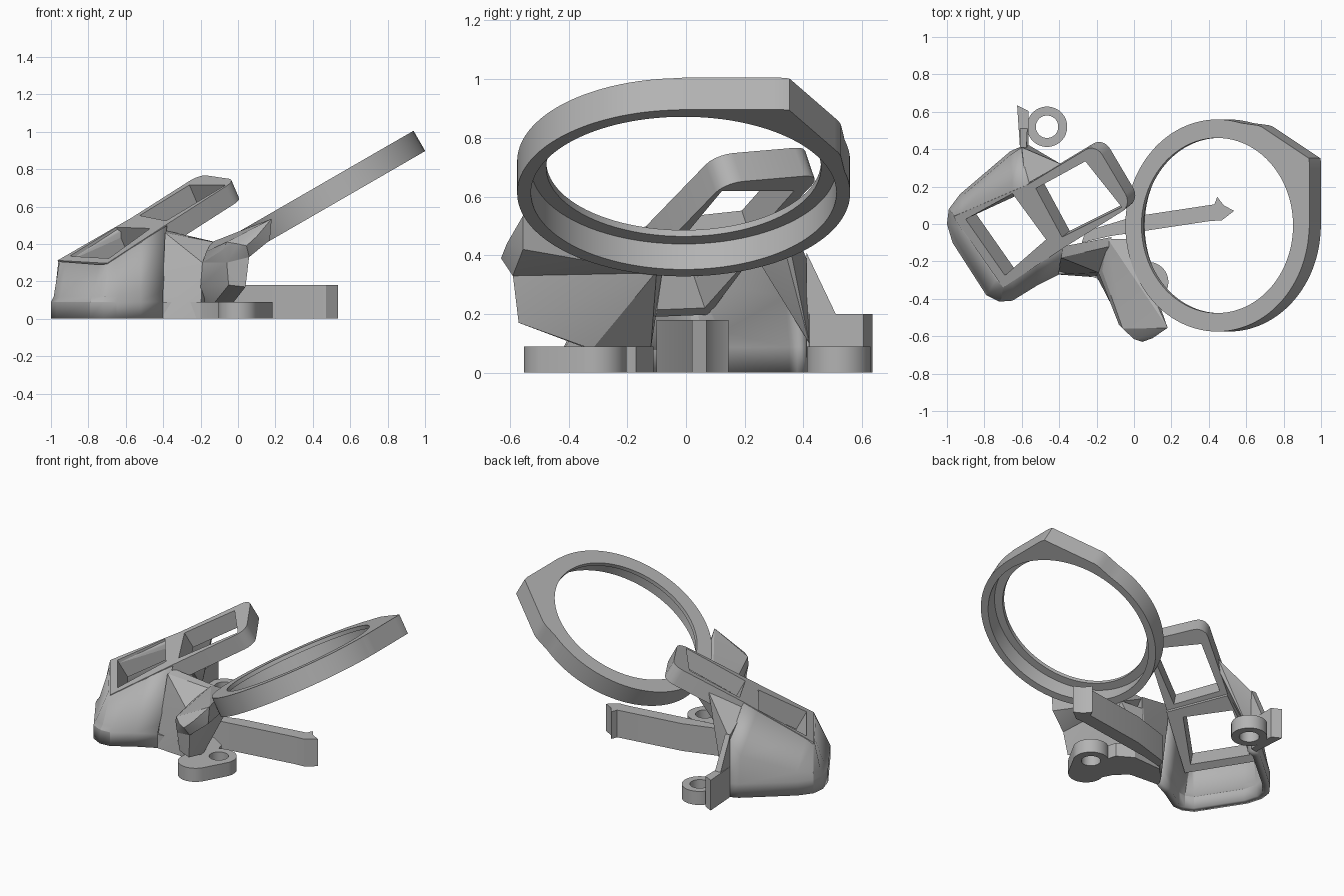
import bpy, bmesh, math
from mathutils import Vector

cube = bpy.data.objects.get("Cube")
if cube:
    bpy.data.objects.remove(cube, do_unlink=True)

GREY = (0.45, 0.45, 0.45, 1)
mat = bpy.data.materials.new("matte_grey")
mat.use_nodes = True
mat.diffuse_color = GREY
mat.node_tree.nodes["Principled BSDF"].inputs["Base Color"].default_value = GREY

BASE = 0.09  # height of the foot flange


def finish(name, bm, recalc=True):
    if recalc:
        bmesh.ops.recalc_face_normals(bm, faces=bm.faces[:])
    mesh = bpy.data.meshes.new(name)
    bm.to_mesh(mesh)
    bm.free()
    mesh.materials.append(mat)
    ob = bpy.data.objects.new(name, mesh)
    bpy.context.collection.objects.link(ob)
    bpy.ops.object.select_all(action="DESELECT")
    ob.select_set(True)
    bpy.context.view_layer.objects.active = ob
    bpy.ops.object.shade_smooth_by_angle(angle=math.radians(25))
    return ob


def hull(name, pts):
    bm = bmesh.new()
    for p in pts:
        bm.verts.new(p)
    bmesh.ops.convex_hull(bm, input=bm.verts[:])
    loose = [v for v in bm.verts if not v.link_faces]
    bmesh.ops.delete(bm, geom=loose, context="VERTS")
    bmesh.ops.dissolve_limit(bm, angle_limit=0.02, verts=bm.verts[:], edges=bm.edges[:])
    return finish(name, bm)


def prism(name, outline, z0, z1):
    bm = bmesh.new()
    face = bm.faces.new([bm.verts.new((x, y, z0)) for x, y in outline])
    top = bmesh.ops.extrude_face_region(bm, geom=[face])
    verts = [v for v in top["geom"] if isinstance(v, bmesh.types.BMVert)]
    bmesh.ops.translate(bm, verts=verts, vec=(0, 0, z1 - z0))
    return finish(name, bm)


def loop_solid(name, loops, round_corners=(), radius=0.0):
    """Solid ring made by joining equal closed loops one after another."""
    bm = bmesh.new()
    rows = [[bm.verts.new(p) for p in loop] for loop in loops]
    n = len(rows[0])
    for a, b in zip(rows, rows[1:] + rows[:1]):
        for i in range(n):
            j = (i + 1) % n
            bm.faces.new((a[i], a[j], b[j], b[i]))
    if round_corners:
        edges = [bm.edges.get((rows[0][i], rows[1][i])) for i in round_corners]
        bmesh.ops.bevel(bm, geom=edges, offset=radius, segments=5, profile=0.5, affect="EDGES")
    return finish(name, bm)


# Tilted deck that carries both windows
def deck(x, y):
    return 0.77 + 0.43 * (x + 0.2) + 0.34 * (y - 0.42)


DOWN = Vector((0.43, 0.34, -1)).normalized()


def on_deck(pts, depth=0.0):
    return [Vector((x, y, deck(x, y))) + DOWN * depth for x, y in pts]


def window_frame(name, outer, inner, depth, corners, radius):
    return loop_solid(name, [on_deck(outer), on_deck(outer, depth),
                             on_deck(inner, depth), on_deck(inner)], corners, radius)


window_frame("upper_window_frame",
             [(-0.57, 0.21), (-0.205, 0.43), (-0.01, 0.10), (-0.38, -0.13)],
             [(-0.525, 0.19), (-0.26, 0.335), (-0.065, 0.09), (-0.385, -0.07)],
             0.11, (1, 2), 0.07)
window_frame("lower_window_frame",
             [(-0.965, 0.04), (-0.57, 0.21), (-0.38, -0.13), (-0.70, -0.34)],
             [(-0.90, 0.025), (-0.65, 0.163), (-0.47, -0.083), (-0.69, -0.275)],
             0.13, (), 0)

# Housing wall: foot point, shoulder point, rim point on the deck
WALL = [
    ((-0.59, 0.42), (-0.60, 0.41, 0.36), (-0.57, 0.21)),
    ((-0.66, 0.39), (-0.66, 0.37, 0.27), (-0.65, 0.18)),
    ((-0.93, 0.16), (-0.92, 0.15, 0.15), (-0.92, 0.06)),
    ((-0.99, 0.08), (-0.98, 0.07, 0.13), (-0.96, 0.04)),
    ((-1.00, 0.00), (-0.985, 0.0, 0.12), (-0.955, 0.02)),
    ((-0.97, -0.10), (-0.95, -0.09, 0.12), (-0.92, -0.03)),
    ((-0.79, -0.38), (-0.78, -0.37, 0.12), (-0.74, -0.30)),
    ((-0.72, -0.415), (-0.71, -0.40, 0.12), (-0.70, -0.34)),
    ((-0.65, -0.41), (-0.64, -0.39, 0.12), (-0.65, -0.31)),
    ((-0.52, -0.33), (-0.52, -0.31, 0.15), (-0.52, -0.22)),
    ((-0.40, -0.27), (-0.40, -0.25, 0.15), (-0.38, -0.14)),
]
bm = bmesh.new()
columns = []
for foot, shoulder, rim in WALL:
    pts = [(*foot, 0), (*foot, BASE), shoulder, (*rim, deck(*rim) - 0.004)]
    columns.append([bm.verts.new(p) for p in pts])
for a, b in zip(columns, columns[1:]):
    for k in range(3):
        bm.faces.new((a[k], b[k], b[k + 1], a[k + 1]))
wall = finish("housing_wall", bm, recalc=False)
thick = wall.modifiers.new("thickness", "SOLIDIFY")
thick.thickness = 0.045
thick.offset = -1

# Web between the back wall and the upper window
hull("rear_web", [(-0.61, 0.42, 0.1), (-0.56, 0.42, 0.1), (-0.6, 0.41, 0.39), (-0.57, 0.4, 0.40),
                  (-0.58, 0.21, 0.50), (-0.39, 0.32, 0.60), (-0.41, 0.31, 0.52), (-0.58, 0.21, 0.44)])

# Side wall joining the housing to the arm
hull("bridge_wall", [(-0.41, -0.27, 0), (-0.2, -0.285, 0), (-0.2, -0.22, 0), (-0.38, -0.20, 0),
                     (-0.39, -0.18, 0.46), (-0.38, -0.12, 0.47), (-0.12, -0.07, 0.41),
                     (-0.13, -0.12, 0.41), (-0.19, -0.26, 0.30), (-0.15, -0.1, 0.2)])

# Arm that carries the large ring: upper shoulder and narrower stem
hull("arm_shoulder", [(-0.14, -0.08, 0.41), (-0.19, -0.26, 0.30), (-0.17, -0.25, 0.36),
                      (-0.08, -0.54, 0.37), (-0.06, -0.56, 0.41), (0.0, -0.615, 0.40),
                      (0.045, -0.63, 0.39), (0.10, -0.61, 0.44), (0.18, -0.555, 0.535),
                      (0.17, -0.555, 0.42), (0.06, -0.59, 0.33), (-0.04, -0.08, 0.42),
                      (0.02, -0.1, 0.34), (-0.06, -0.55, 0.30)])
hull("arm_stem", [(-0.19, -0.26, 0.30), (-0.06, -0.55, 0.30), (0.06, -0.59, 0.335),
                  (0.02, -0.1, 0.345), (0.04, -0.57, 0.17), (-0.05, -0.54, 0.18),
                  (-0.2, -0.28, 0.17), (-0.13, -0.33, 0.08), (-0.03, -0.32, 0.08),
                  (-0.2, -0.12, 0.08), (-0.14, -0.08, 0.34)])

# Foot slab under the arm, with a slotted ear
prism("foot_slab", [(-0.42, -0.27), (-0.3, -0.26), (-0.2, -0.29), (-0.13, -0.36), (-0.08, -0.46),
                    (0.0, -0.46), (0.02, -0.24), (0.0, -0.17), (-0.1, -0.11), (-0.3, -0.12),
                    (-0.38, -0.2)], 0, BASE)


def screw_ear(name, cx, cy, radius, bore, stretch=(0, 0)):
    outer, inner = [], []
    for i in range(40):
        a = math.tau * (i + 0.5) / 40
        c, s = math.cos(a), math.sin(a)
        k = 1 if c * stretch[0] + s * stretch[1] > 0 else 0
        outer.append((cx + radius * c + k * stretch[0], cy + radius * s + k * stretch[1]))
        inner.append((cx + bore * c, cy + bore * s))
    level = lambda pts, z: [(x, y, z) for x, y in pts]
    return loop_solid(name, [level(outer, 0), level(outer, BASE), level(inner, BASE), level(inner, 0)])


screw_ear("front_ear", 0.077, -0.31, 0.107, 0.058, (-0.075, -0.135))
screw_ear("rear_ear", -0.465, 0.52, 0.108, 0.06)

# Upright clip behind the housing
prism("rear_clip", [(-0.625, 0.635), (-0.565, 0.605), (-0.565, 0.42), (-0.61, 0.41)], 0, 0.2)
hull("rear_clip_gusset", [(-0.61, 0.41, 0.05), (-0.565, 0.41, 0.05), (-0.61, 0.41, 0.41),
                          (-0.575, 0.41, 0.41), (-0.61, 0.51, 0.2), (-0.57, 0.51, 0.2), (-0.6, 0.45, 0.30)])

# Long strut with a hooked tip
prism("strut", [(-0.28, -0.10), (-0.13, -0.065), (0.40, 0.015), (0.47, 0.02), (0.535, 0.07),
                (0.48, 0.10), (0.445, 0.145), (0.43, 0.105), (0.0, 0.04), (-0.26, -0.04)], 0, 0.18)


# Large tilted ring with a corner tab and a groove underneath
def ring_radius(deg):
    r = 0.567
    if 0 <= deg <= 88:
        sides = ((0, 0.57), (60, 0.594), (83, 0.562))
        r = max(r, min(d / math.cos(math.radians(deg - a)) for a, d in sides))
    return r


TILT = math.radians(30)
U = Vector((math.cos(TILT), 0, math.sin(TILT)))
V = Vector((0, 1, 0))
N = U.cross(V)
CENTRE = Vector((0.445, -0.008, 0.72))


def ring_loop(radius, depth):
    pts = []
    for i in range(144):
        deg = i * 2.5 - 180
        a = math.radians(deg)
        r = radius or ring_radius(deg)
        pts.append(CENTRE + U * (r * math.cos(a)) + V * (r * math.sin(a)) - N * depth)
    return pts


loop_solid("large_ring", [ring_loop(None, 0), ring_loop(None, 0.125), ring_loop(0.52, 0.125),
                          ring_loop(0.52, 0.025), ring_loop(0.468, 0.025), ring_loop(0.468, 0)])
